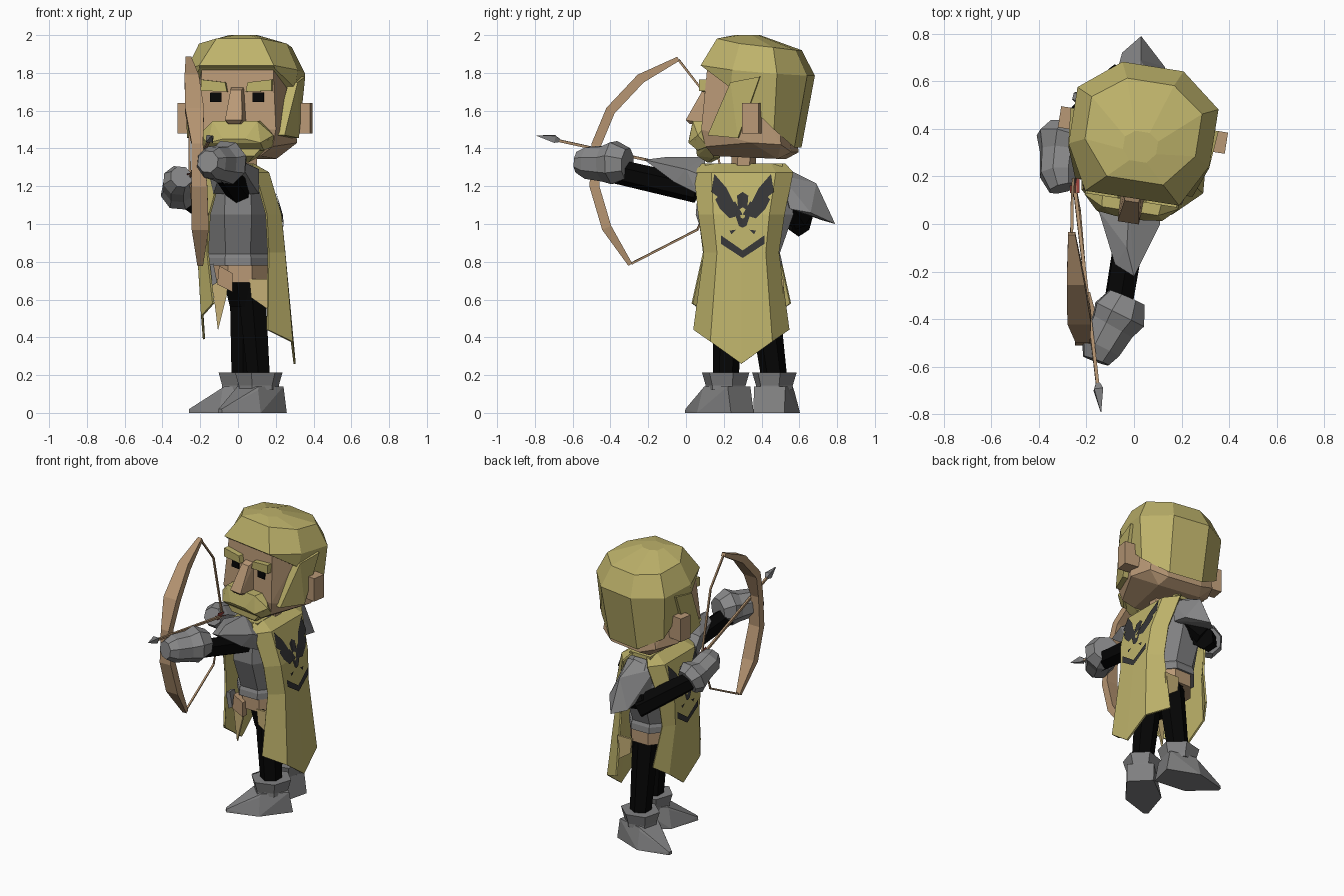
import bpy, bmesh, math
from mathutils import Vector, Matrix

if "Cube" in bpy.data.objects:
    bpy.data.objects.remove(bpy.data.objects["Cube"])

def mat(name, r, g, b):
    m = bpy.data.materials.new(name)
    m.diffuse_color = (r, g, b, 1)
    m.use_nodes = True
    m.node_tree.nodes["Principled BSDF"].inputs["Base Color"].default_value = m.diffuse_color
    return m

YELLOW = mat("yellow cloth", .51, .445, .145)
SKIN = mat("skin", .48, .315, .18)
WOOD = mat("wood", .46, .295, .165)
STEEL = mat("steel", .22, .22, .223)
GLOVE = mat("bright steel", .25, .25, .253)
BLACK = mat("black", .0015, .0015, .0015)
CHARCOAL = mat("charcoal emblem", .035, .035, .037)
PALE = mat("pale tunic", .56, .43, .18)
RED = mat("red feather", .30, .05, .04)

def finish(name, bm, material):
    bmesh.ops.recalc_face_normals(bm, faces=bm.faces)
    me = bpy.data.meshes.new(name)
    bm.to_mesh(me)
    bm.free()
    me.materials.append(material)
    ob = bpy.data.objects.new(name, me)
    bpy.context.collection.objects.link(ob)
    return ob

def hull(name, pts, material, sym=False):
    """Convex solid around points, optionally mirrored across x."""
    bm = bmesh.new()
    pts = list(pts) + ([(-x, y, z) for x, y, z in pts] if sym else [])
    for p in pts:
        bm.verts.new(p)
    r = bmesh.ops.convex_hull(bm, input=bm.verts)
    junk = {v for v in r["geom_interior"] + r["geom_unused"] if isinstance(v, bmesh.types.BMVert)}
    bmesh.ops.delete(bm, geom=list(junk), context='VERTS')
    bmesh.ops.dissolve_limit(bm, angle_limit=.03, verts=bm.verts, edges=bm.edges)
    return finish(name, bm, material)

def loft(name, rings, material):
    bm = bmesh.new()
    rows = [[bm.verts.new(p) for p in r] for r in rings]
    n = len(rows[0])
    for a, b in zip(rows, rows[1:]):
        for i in range(n):
            bm.faces.new((a[i], a[(i+1) % n], b[(i+1) % n], b[i]))
    bm.faces.new(rows[0])
    bm.faces.new(rows[-1])
    return finish(name, bm, material)

def ellipse(cx, cy, z, rx, ry, n=8):
    return [(cx + rx*math.cos((i+.5)*2*math.pi/n), cy + ry*math.sin((i+.5)*2*math.pi/n), z) for i in range(n)]

def tube(name, path, material, n=6):
    """Straight-sectioned limb through (x, y, z, radius) stations."""
    pts = [Vector(p[:3]) for p in path]
    rings = []
    for i, p in enumerate(pts):
        d = (pts[min(i+1, len(pts)-1)] - pts[max(i-1, 0)]).normalized()
        u = d.cross(Vector((.1, .02, 1)) if abs(d.z) < .9 else Vector((0, 1, 0))).normalized()
        v = d.cross(u)
        rings.append([p + path[i][3]*(u*math.cos(t) + v*math.sin(t))
                      for t in [(k+.5)*2*math.pi/n for k in range(n)]])
    return loft(name, rings, material)

def box(name, x0, x1, y0, y1, z0, z1, material):
    return hull(name, [(x, y, z) for x in (x0, x1) for y in (y0, y1) for z in (z0, z1)], material)

# ---------- head, built around its own axis and then turned ----------
head = []
head.append(hull("face", [(.19, -.27, 1.84), (.21, -.3, 1.5), (.25, -.08, 1.8), (.28, -.02, 1.43),
                          (.23, .13, 1.42), (.19, -.28, 1.41), (.12, -.25, 1.36), (.15, .1, 1.345),
                          (.12, .17, 1.38), (.17, .1, 1.78)], SKIN, True))
# hair rings, half outlines mirrored: (x, y, z) from brow to nape
def hair_ring(half):
    return half + [(-x, y, z) for x, y, z in reversed(half)]
hem = hair_ring([(.2, -.285, 1.825), (.285, -.13, 1.72), (.275, .1, 1.50), (.12, .185, 1.405)])
rim = hair_ring([(.2, -.305, 1.84), (.3, -.12, 1.815), (.3, .12, 1.795), (.13, .255, 1.785)])
top = hair_ring([(.12, -.23, 1.982), (.235, -.09, 1.955), (.235, .09, 1.935), (.1, .19, 1.92)])
crown = [(x*.3, y*.3 - .08, 2.0) for x, y, _ in top]
head.append(loft("hair", [hem, rim, top, crown], YELLOW))
head.append(hull("nose", [(.035, -.26, 1.73), (.03, -.32, 1.71), (.045, -.41, 1.55),
                          (.05, -.29, 1.53), (.03, -.39, 1.53)], SKIN, True))
head.append(hull("moustache", [(.12, -.36, 1.545), (.2, -.32, 1.47), (.19, -.27, 1.41), (.14, -.38, 1.43),
                               (.13, -.27, 1.545), (.06, -.39, 1.45), (.15, -.33, 1.39)], YELLOW, True))
head.append(hull("beard", [(.18, -.34, 1.45), (.1, -.34, 1.36), (.06, -.29, 1.325), (.1, -.25, 1.35),
                           (.18, -.26, 1.42)], YELLOW, True))
for s in (1, -1):
    side = lambda lo, hi: sorted((s*lo, s*hi))
    head.append(box("ear", *side(.25, .355), -.06, .03, 1.48, 1.64, SKIN))
    head.append(hull("eyebrow", [(s*x, y, z) for y in (-.315, -.26) for x, z in
                                 ((.05, 1.70), (.06, 1.75), (.19, 1.765), (.19, 1.705))], YELLOW))
    head.append(hull("eye", [(s*x, y + (z-1.67)*.088, z) for y in (-.294, -.285)
                             for x in (.083, .143) for z in (1.645, 1.695)], BLACK))
    head.append(hull("sideburn", [(s*(x-d), y, z) for d in (0, .05) for x, y, z in
                                  ((.25, -.26, 1.47), (.3, -.09, 1.455), (.315, .03, 1.78), (.3, -.13, 1.75))], YELLOW))
turn = Matrix.Translation((.04, .41, 0)) @ Matrix.Rotation(math.radians(-9), 4, 'Z')
for ob in head:
    ob.data.transform(turn)
loft("neck", [ellipse(.04, .3, 1.26, .07, .065, 6), ellipse(.04, .31, 1.4, .07, .065, 6)], SKIN)

# ---------- torso, belt and hips (the body faces -x) ----------
loft("breastplate", [ellipse(0, .31, z, rx, ry) for z, rx, ry in
                     ((.78, .18, .215), (.82, .18, .21), (.84, .17, .2), (1.05, .19, .28),
                      (1.24, .165, .26), (1.315, .09, .16))], STEEL)
loft("belt", [ellipse(.01, .31, .69, .165, .2), ellipse(.01, .31, .8, .165, .2)], SKIN)
loft("hips", [ellipse(.05, .31, .56, .1, .15), ellipse(.04, .31, .71, .13, .18)], BLACK)
for y in (.12, .5):
    hull("tunic_flap", [(x, y + d, z) for d in (0, .015) for x, z in
                        ((.06, .71), (.17, .71), (.17, .54), (.07, .61))], PALE)
hull("tunic_tail", [(x, .14 + d, z) for d in (0, .015) for x, z in
                    ((-.14, .71), (-.05, .71), (-.06, .62), (-.106, .435))], PALE)
hull("pouch", [(x, y, z) for y in (.095, .14) for x, z in
               ((-.11, .68), (-.1, .78), (-.03, .74), (-.03, .64))], WOOD)
hull("buckle", [(x, y, z) for y in (.095, .15) for x, z in
                ((-.16, .78), (-.13, .79), (-.11, .69), (-.14, .67))], STEEL)

# ---------- tabard: back and front sheets with emblems ----------
# rows: height, middle x, edge x, half width
BACK = [(1.315, .08, .05, .22), (1.27, .16, .09, .26), (1.05, .225, .15, .225), (.85, .245, .16, .195), (.44, .285, .155, .25)]
FRONT = [(1.315, -.08, -.05, .2), (1.27, -.16, -.09, .25), (1.05, -.215, -.15, .225), (.85, -.21, -.16, .2), (.58, -.19, -.13, .26)]

def middle_x(rows, z):
    for a, b in zip(rows, rows[1:]):
        if z >= b[0]:
            t = (a[0]-z)/(a[0]-b[0])
            return a[1] + t*(b[1]-a[1])

# half emblem: wing feathers, body, claw, chevron as (offset, height)
EMBLEM = [[(.15, 1.265), (.165, 1.17), (.115, 1.13), (.085, 1.19)],
          [(.085, 1.19), (.145, 1.13), (.12, 1.08), (.04, 1.10)],
          [(.04, 1.12), (.12, 1.08), (.07, 1.03), (0, 1.05)],
          [(0, 1.17), (.03, 1.15), (.025, 1.09), (.04, 1.05), (.02, .99), (0, .98)],
          [(.035, .97), (.07, .965), (.06, .945)],
          [(0, .82), (.115, .895), (.115, .94), (0, .86)]]

for label, rows, tip_z, tip_x, s in (("back", BACK, .26, .3, 1), ("front", FRONT, .39, -.18, -1)):
    bm = bmesh.new()
    grid = []
    for i, (z, xm, xe, hw) in enumerate(rows):
        row = []
        for u in (-1, -.65, 0, .65, 1):
            last = i == len(rows)-1
            zz = tip_z + (z-tip_z)*abs(u) if last else z
            xx = xe if abs(u) == 1 else (tip_x if last and u == 0 else xm)
            row.append(bm.verts.new((xx, .305 - .012*(z < 1.1) + u*hw, zz)))
        grid.append(row)
    for a, b in zip(grid, grid[1:]):
        for i in range(4):
            bm.faces.new((a[i], a[i+1], b[i+1], b[i]))
    sheet = finish("tabard_" + label, bm, YELLOW)
    sol = sheet.modifiers.new("thickness", 'SOLIDIFY')
    sol.thickness, sol.offset = .012, 0
    bm = bmesh.new()
    for m in (1, -1):
        for poly in EMBLEM:
            bm.faces.new([bm.verts.new((middle_x(rows, z) + s*.012, .3 + m*d, z)) for d, z in poly])
    finish("bird_emblem_" + label, bm, CHARCOAL)
for y in (.16, .45):  # shoulder straps joining the sheets
    box("tabard_shoulder", -.08, .08, y - .06, y + .06, 1.295, 1.32, YELLOW)

# ---------- legs and pointed boots ----------
for label, hip, ankle, ang in (("front", (.07, .23), (.11, .21), 225), ("rear", (.03, .4), (.025, .468), 166)):
    tube(label + "_leg", [(*hip, .68, .085), (*ankle, .18, .068)], BLACK, 6)
    place = Matrix.Translation((*ankle, 0)) @ Matrix.Rotation(math.radians(ang), 4, 'Z')
    cuff = loft(label + "_boot_cuff", [ellipse(0, 0, .12, .115, .1, 6), ellipse(0, 0, .145, .115, .1, 6),
                                       ellipse(0, 0, .215, .135, .122, 6)], STEEL)
    foot = hull(label + "_boot", [(f, m*w, z) for m in (1, -1) for f, w, z in
                                  ((-.125, .085, 0), (-.1, .085, .14), (.08, .08, .14), (.1, .115, 0),
                                   (.09, .085, .12), (.29, .015, 0), (.29, .012, .02))], STEEL)
    for ob in (cuff, foot):
        ob.data.transform(place)

# ---------- arms ----------
hull("front_pauldron", [(-.15, .1, 1.25), (.11, .1, 1.25), (-.15, .06, 1.31), (.11, 0, 1.29), (-.02, .1, 1.355),
                        (-.03, -.1, 1.355), (0, -.22, 1.34), (-.08, -.17, 1.31), (.11, .06, 1.16),
                        (-.13, .06, 1.16), (.07, -.06, 1.22)], GLOVE)
hull("rear_pauldron", [(-.11, .5, 1.24), (.1, .5, 1.26), (-.1, .53, 1.1), (.13, .55, 1.08), (.03, .69, 1.215),
                       (.03, .79, 1.0), (-.05, .72, 1.02), (.13, .66, 1.06), (.02, .54, 1.29)], GLOVE)
tube("front_arm", [(.0, .06, 1.18, .07), (-.08, -.42, 1.29, .065)], BLACK)
tube("rear_upper_arm", [(.03, .53, 1.13, .065), (-.07, .6, 1.02, .07)], BLACK)
tube("rear_forearm", [(-.05, .615, 1.0, .074), (-.31, .36, 1.17, .062)], BLACK)
tube("front_gauntlet", [(-.03, -.31, 1.32, .085), (-.06, -.38, 1.325, .12), (-.09, -.43, 1.32, .1),
                        (-.14, -.52, 1.325, .09), (-.16, -.575, 1.33, .06)], GLOVE, 8)
tube("rear_gauntlet", [(-.285, .395, 1.16, .085), (-.3, .355, 1.18, .115), (-.31, .3, 1.195, .088),
                       (-.315, .21, 1.23, .085), (-.3, .15, 1.25, .06)], GLOVE, 8)

# ---------- bow, string and arrow ----------
LIMB = [(-.262, -.04, 1.875, .03), (-.245, -.24, 1.77, .075), (-.23, -.40, 1.60, .1), (-.215, -.475, 1.42, .06),
        (-.205, -.485, 1.2, .085), (-.2, -.42, .98, .09), (-.2, -.295, .785, .03)]
rings = []
for i, (x, y, z, w) in enumerate(LIMB):
    a, b = LIMB[max(i-1, 0)], LIMB[min(i+1, 6)]
    t = Vector((0, b[1]-a[1], b[2]-a[2])).normalized()
    n = Vector((0, t.z, -t.y)) * (.012 if i in (0, 6) else .026)
    c, e = Vector((x, y, z)), Vector((w/2, 0, 0))
    rings.append([c+n+e, c+n-e, c-n-e, c-n+e])
loft("bow", rings, WOOD)
tube("bowstring", [(-.262, -.04, 1.87, .008), (-.26, .1, 1.69, .008), (-.255, .19, 1.26, .008),
                   (-.23, .06, .97, .008), (-.2, -.29, .79, .008)], WOOD, 4)
tube("arrow_shaft", [(-.255, .2, 1.25, .01), (-.15, -.7, 1.447, .01)], WOOD, 4)
tube("arrow_head", [(-.152, -.67, 1.442, .012), (-.15, -.695, 1.45, .027), (-.139, -.79, 1.468, .002)], STEEL, 4)
for dx, dz in ((.02, .004), (.004, .025)):
    hull("fletching", [(-.25 + a*dx, y, 1.255 + (.2-y)*.22 + a*dz) for a in (-1, 1) for y in (.13, .2)]
         + [(-.246, .16, 1.265)], RED)
